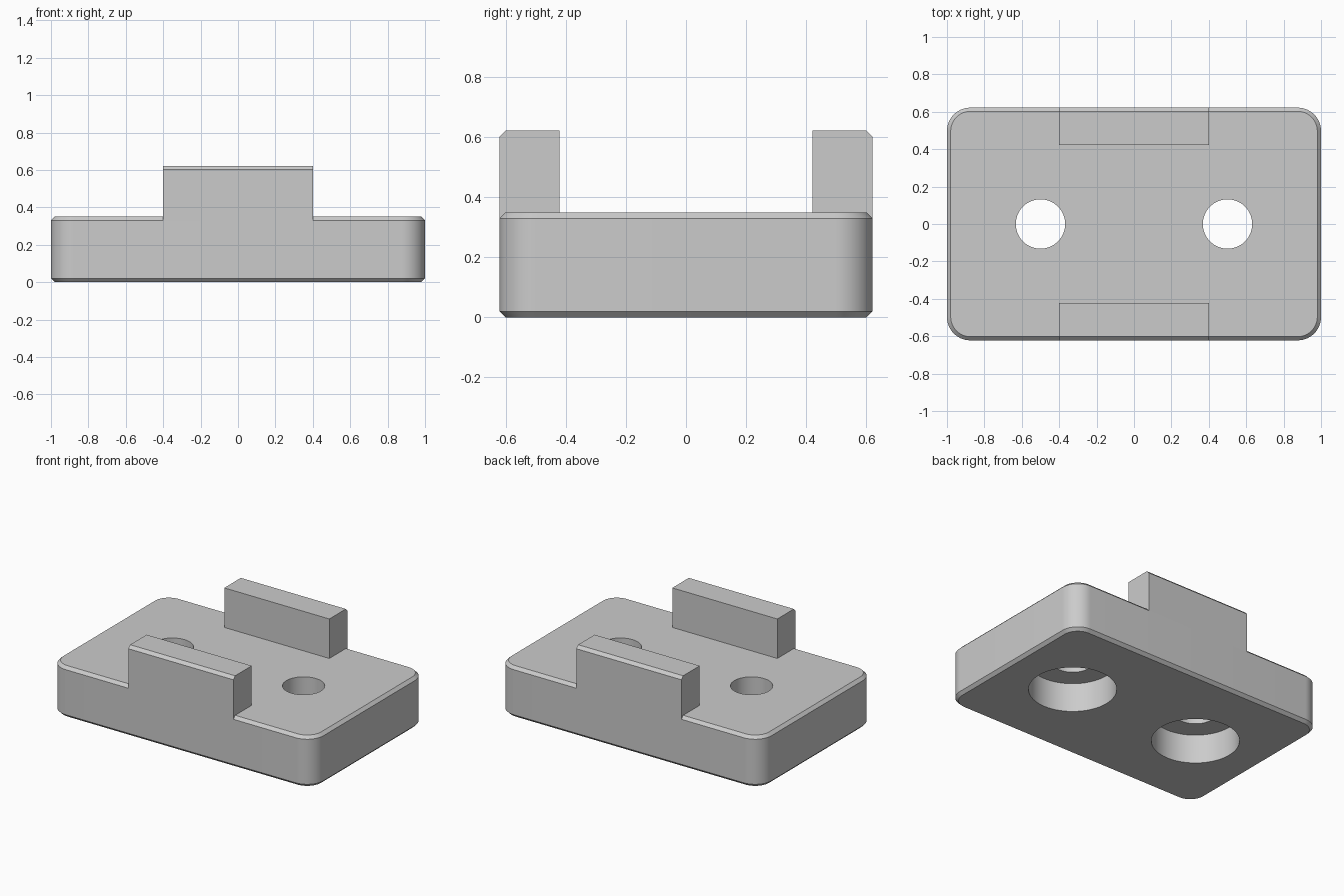
import bpy
import bmesh
import math

old = bpy.data.objects.get("Cube")
if old:
    bpy.data.objects.remove(old, do_unlink=True)

HALF_X, HALF_Y = 1.0, 0.622
BASE_TOP, TAB_TOP = 0.35, 0.622
CORNER, CHAMFER = 0.125, 0.02

grey = bpy.data.materials.new("light grey")
grey.use_nodes = True
grey.diffuse_color = (0.6, 0.6, 0.6, 1)
grey.node_tree.nodes["Principled BSDF"].inputs["Base Color"].default_value = (0.6, 0.6, 0.6, 1)


def add_object(name, bm):
    bmesh.ops.recalc_face_normals(bm, faces=bm.faces)
    mesh = bpy.data.meshes.new(name)
    bm.to_mesh(mesh)
    bm.free()
    mesh.materials.append(grey)
    obj = bpy.data.objects.new(name, mesh)
    bpy.context.collection.objects.link(obj)
    return obj


def activate(obj):
    bpy.ops.object.select_all(action='DESELECT')
    obj.select_set(True)
    bpy.context.view_layer.objects.active = obj


def rounded_ring(bm, inset, z, steps=16):
    """Rounded rectangle outline, pulled in by inset."""
    ring = []
    r = CORNER - inset
    for corner, (sx, sy) in enumerate([(1, 1), (-1, 1), (-1, -1), (1, -1)]):
        for i in range(steps + 1):
            a = math.pi / 2 * (corner + i / steps)
            ring.append(bm.verts.new((sx * (HALF_X - CORNER) + r * math.cos(a),
                                      sy * (HALF_Y - CORNER) + r * math.sin(a), z)))
    return ring


def loft(name, rings, bm):
    """Closed solid through a stack of rings."""
    for low, high in zip(rings, rings[1:]):
        for i in range(len(low)):
            j = (i + 1) % len(low)
            bm.faces.new((low[i], low[j], high[j], high[i]))
    bm.faces.new(rings[0][::-1])
    bm.faces.new(rings[-1])
    return add_object(name, bm)


def drill(target, x, radius, z0, z1):
    """Cut an upright round hole, then discard the cutter."""
    bpy.ops.mesh.primitive_cylinder_add(vertices=64, radius=radius, depth=z1 - z0,
                                        location=(x, 0, (z0 + z1) / 2))
    cutter = bpy.context.object
    cutter.name = "hole_cutter"
    cutter.hide_render = True
    cutter.data.materials.append(grey)
    cut = target.modifiers.new("hole", 'BOOLEAN')
    cut.operation = 'DIFFERENCE'
    cut.solver = 'EXACT'
    cut.object = cutter
    activate(target)
    bpy.ops.object.modifier_apply(modifier=cut.name)
    bpy.data.objects.remove(cutter, do_unlink=True)


# Base block with rounded corners and chamfered rims
bm = bmesh.new()
levels = [(CHAMFER, 0), (0, CHAMFER), (0, BASE_TOP - CHAMFER), (CHAMFER, BASE_TOP)]
base = loft("base_block", [rounded_ring(bm, inset, z) for inset, z in levels], bm)

# Two through holes, counterbored from below
for x in (-0.5, 0.5):
    drill(base, x, 0.275, -0.1, 0.2)
    drill(base, x, 0.132, 0.1, 0.5)
activate(base)
bpy.ops.object.shade_smooth_by_angle(angle=math.radians(30))

# Upright tabs, flush with the front and back, chamfered on the outer top edge
for name, side in (("front_tab", -1), ("back_tab", 1)):
    bm = bmesh.new()
    profile = [(0.422, BASE_TOP - CHAMFER), (HALF_Y, BASE_TOP - CHAMFER),
               (HALF_Y, TAB_TOP - CHAMFER), (HALF_Y - CHAMFER, TAB_TOP), (0.422, TAB_TOP)]
    loft(name, [[bm.verts.new((x, side * y, z)) for y, z in profile] for x in (-0.4, 0.4)], bm)
